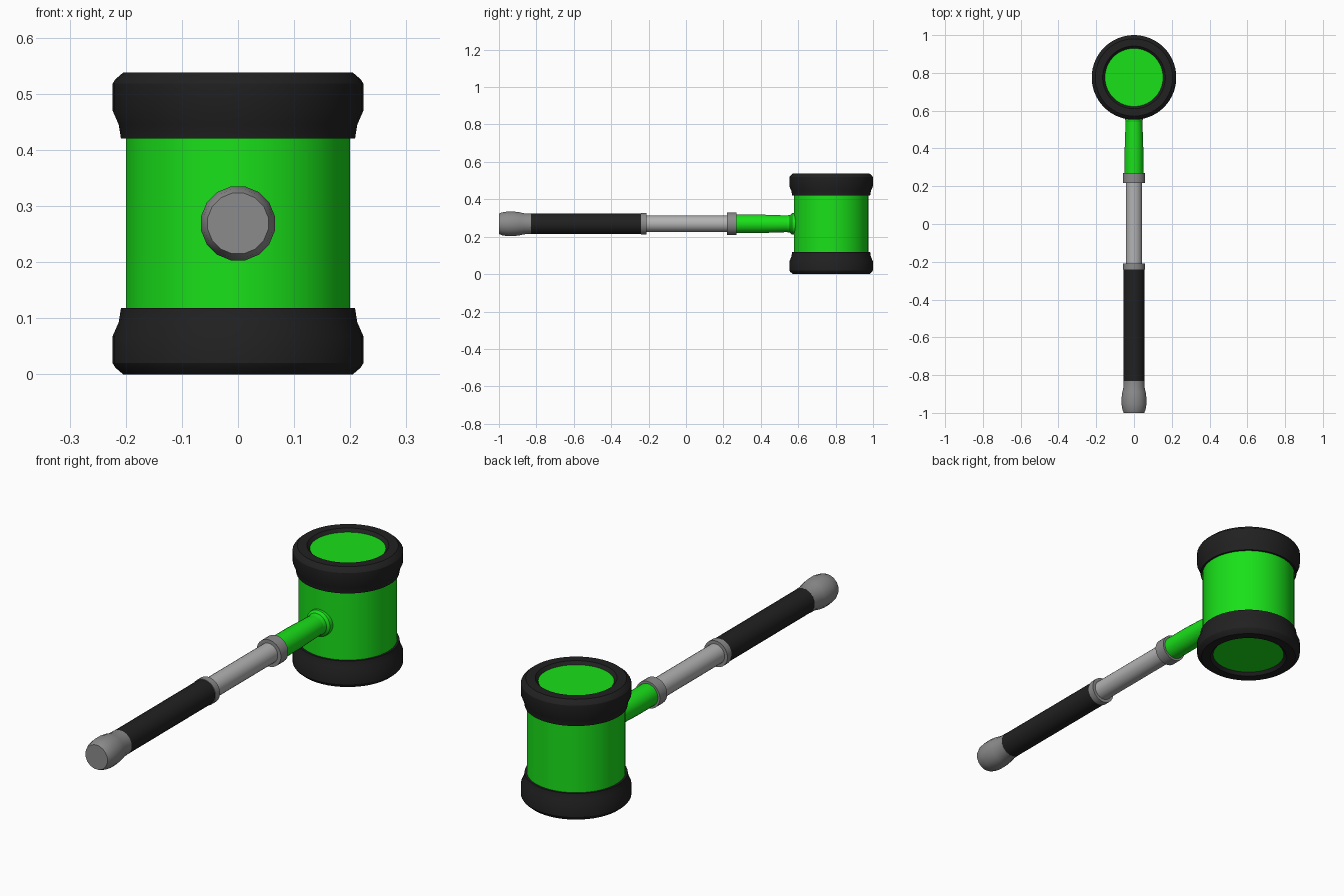
import bpy, bmesh, math

if "Cube" in bpy.data.objects:
    bpy.data.objects.remove(bpy.data.objects["Cube"])

HEAD_Y, HEAD_MID, HANDLE_Z = 0.776, 0.269, 0.269


def material(name, rgb):
    m = bpy.data.materials.new(name)
    m.diffuse_color = (*rgb, 1)
    m.use_nodes = True
    m.node_tree.nodes["Principled BSDF"].inputs["Base Color"].default_value = m.diffuse_color
    return m


green = material("green", (0.01, 0.75, 0.01))
black = material("black_rubber", (0.015, 0.015, 0.015))
steel = material("light_metal", (0.45, 0.45, 0.45))
dark_steel = material("dark_metal", (0.26, 0.26, 0.26))


def lathe(name, profile, mat, axis, sides):
    """Spin (radius, position) pairs about the head (z) or handle (y) axis."""
    bm = bmesh.new()
    rings = []
    for r, t in profile:
        ring = []
        for i in range(1 if r == 0 else sides):
            a = 2 * math.pi * (i + 0.5) / sides
            u, v = r * math.cos(a), r * math.sin(a)
            co = (u, HEAD_Y + v, t) if axis == "z" else (u, t, HANDLE_Z + v)
            ring.append(bm.verts.new(co))
        rings.append(ring)
    for a, b in zip(rings, rings[1:]):
        for i in range(sides):
            j = (i + 1) % sides
            quad = [a[i % len(a)], a[j % len(a)], b[j % len(b)], b[i % len(b)]]
            bm.faces.new(list(dict.fromkeys(quad)))
    bmesh.ops.recalc_face_normals(bm, faces=bm.faces)
    me = bpy.data.meshes.new(name)
    bm.to_mesh(me)
    bm.free()
    me.materials.append(mat)
    ob = bpy.data.objects.new(name, me)
    bpy.context.collection.objects.link(ob)
    bpy.ops.object.select_all(action="DESELECT")
    ob.select_set(True)
    bpy.context.view_layer.objects.active = ob
    bpy.ops.object.shade_smooth_by_angle(angle=math.radians(30))
    return ob


# Head drum, running up to the recessed striking faces
lathe("head_drum", [(0, 0.013), (0.156, 0.013), (0.2, 0.08), (0.2, 0.458),
                    (0.156, 0.525), (0, 0.525)], green, "z", 48)

# Rubber bumper rings, offsets measured from the middle of the head
bumper = [(0.199, 0.151), (0.209, 0.151), (0.213, 0.176), (0.224, 0.201),
          (0.224, 0.249), (0.219, 0.257), (0.205, 0.269), (0.166, 0.269),
          (0.153, 0.255)]
for side, s in (("top", 1), ("bottom", -1)):
    lathe(side + "_bumper", [(r, HEAD_MID + s * t) for r, t in bumper],
          black, "z", 48)

# Handle, from the pommel to the head
lathe("pommel", [(0, -1.0), (0.055, -1.0), (0.062, -0.985), (0.067, -0.955),
                 (0.067, -0.92), (0.063, -0.89), (0.057, -0.865),
                 (0.056, -0.83), (0.05, -0.83)], dark_steel, "y", 16)
lathe("grip", [(0.055, -0.835), (0.055, -0.235)], black, "y", 24)
lathe("lower_collar", [(0.042, -0.24), (0.058, -0.24), (0.058, -0.21),
                       (0.042, -0.21)], dark_steel, "y", 24)
lathe("shaft", [(0.044, -0.212), (0.044, 0.222)], steel, "y", 24)
lathe("upper_collar", [(0.042, 0.218), (0.06, 0.218), (0.06, 0.27),
                       (0.045, 0.27)], dark_steel, "y", 24)
lathe("neck", [(0.05, 0.268), (0.05, 0.39), (0.045, 0.54)], green, "y", 24)
lathe("neck_flange", [(0.045, 0.54), (0.048, 0.557), (0.058, 0.567),
                      (0.06, 0.588)], green, "y", 24)
